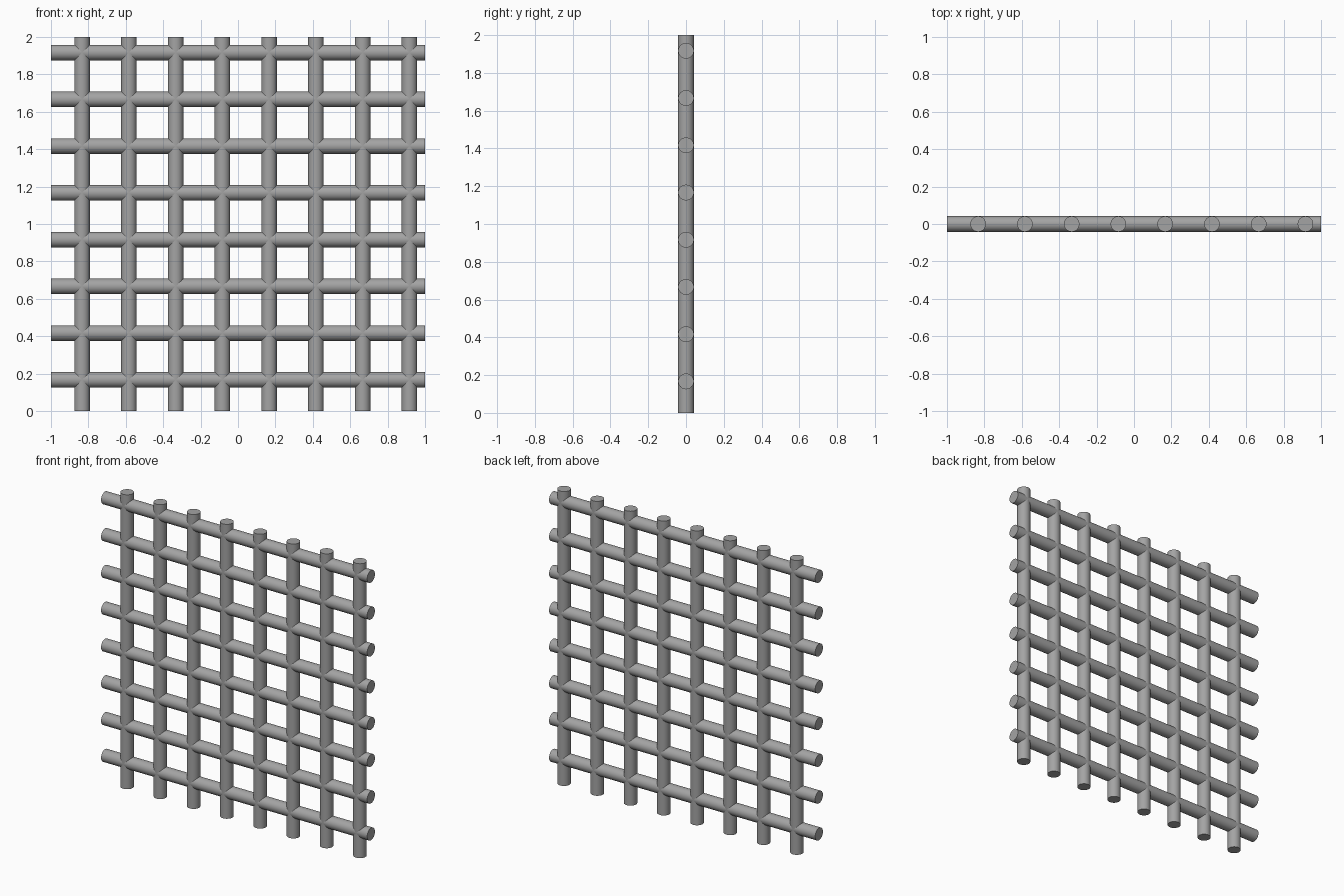
import bpy
from math import pi

if "Cube" in bpy.data.objects:
    bpy.data.objects.remove(bpy.data.objects["Cube"])

COUNT, PITCH, RADIUS, LENGTH = 8, 0.25, 1 / 24, 2.0
FIRST = 1 / 6  # offset of the first bar from the left / bottom edge

# Dark grey metal
metal = bpy.data.materials.new("dark_grey_metal")
metal.diffuse_color = (0.37, 0.37, 0.37, 1)
metal.use_nodes = True
metal.node_tree.nodes["Principled BSDF"].inputs["Base Color"].default_value = metal.diffuse_color


def bar(name, location, rotation):
    bpy.ops.mesh.primitive_cylinder_add(vertices=48, radius=RADIUS, depth=LENGTH,
                                        location=location, rotation=rotation)
    obj = bpy.context.object
    obj.name = name
    obj.data.materials.append(metal)
    bpy.ops.object.shade_smooth_by_angle()


for i in range(COUNT):
    offset = FIRST + i * PITCH
    # Upright bars, side by side along x
    bar(f"vertical_bar_{i + 1}", (offset - 1, 0, 1), (0, 0, 0))
    # Cross bars, stacked along z in the same plane
    bar(f"horizontal_bar_{i + 1}", (0, 0, offset), (0, pi / 2, 0))
